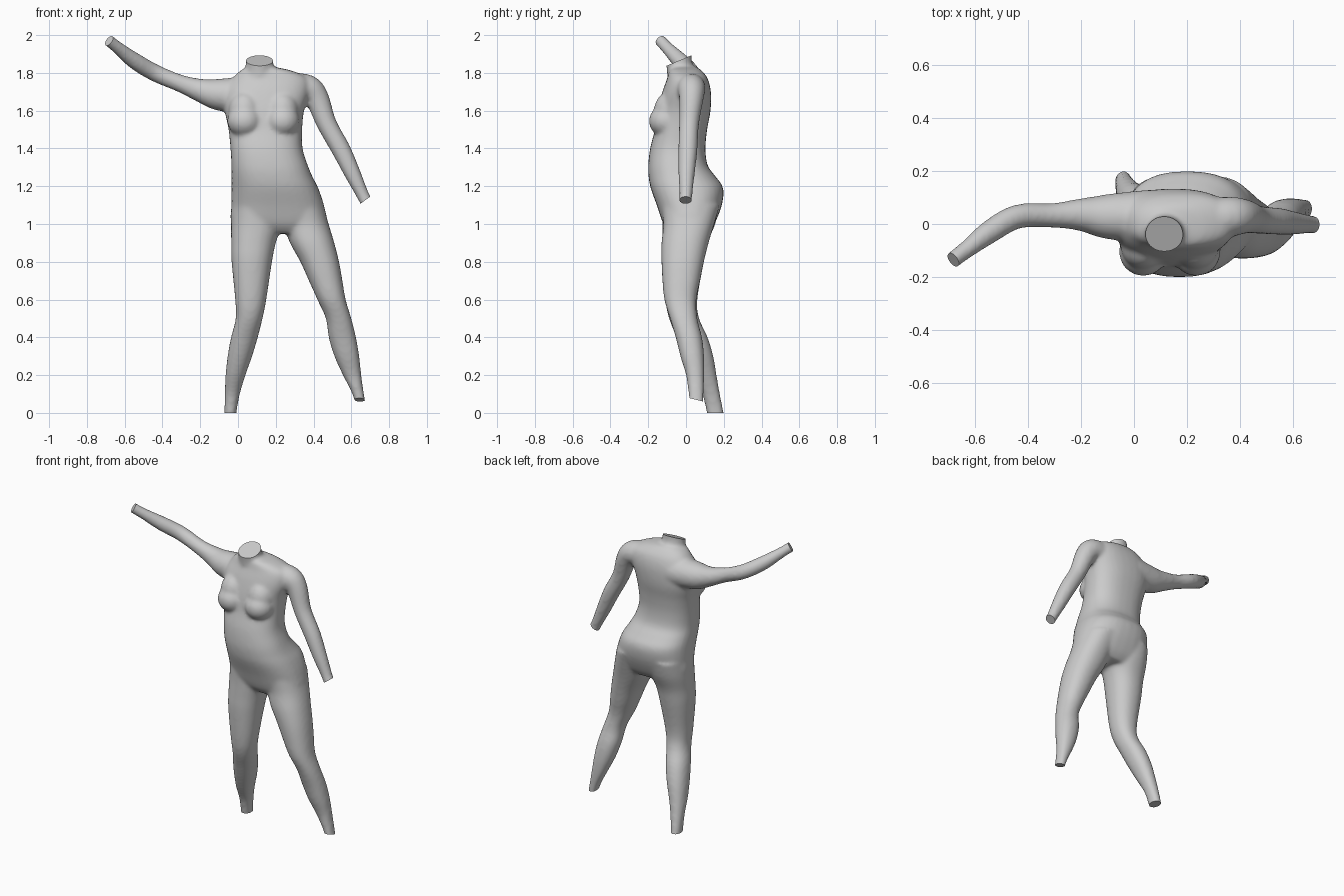
import bpy, bmesh, math
from mathutils import Vector, Matrix

if "Cube" in bpy.data.objects:
    bpy.data.objects.remove(bpy.data.objects["Cube"])

SIDES = 32


def refine(rows, steps=4):
    """Catmull-Rom refinement of a list of number tuples."""
    pts = [Vector(r) for r in rows]
    out = []
    for i in range(len(pts) - 1):
        a, b, c, d = pts[max(i - 1, 0)], pts[i], pts[i + 1], pts[min(i + 2, len(pts) - 1)]
        for k in range(steps):
            t = k / steps
            out.append(0.5 * (2 * b + (c - a) * t + (2 * a - 5 * b + 4 * c - d) * t * t
                              + (3 * b - a - 3 * c + d) * t ** 3))
    return out + [pts[-1]]


def skin(bm, rings):
    loops = [[bm.verts.new(p) for p in r] for r in rings]
    for a, b in zip(loops, loops[1:]):
        for i in range(SIDES):
            j = (i + 1) % SIDES
            bm.faces.new((a[i], a[j], b[j], b[i]))
    bm.faces.new(loops[0][::-1])
    bm.faces.new(loops[-1])


def sections(bm, rows, power=2.0):
    """Loft horizontal super-ellipses given as (z, x0, x1, y0, y1)."""
    rings = []
    for z, x0, x1, y0, y1 in refine(rows):
        ring = []
        for i in range(SIDES):
            t = 2 * math.pi * i / SIDES
            c, s = math.cos(t), math.sin(t)
            e = 2 / power
            ring.append(((x0 + x1) / 2 + (x1 - x0) / 2 * math.copysign(abs(c) ** e, c),
                         (y0 + y1) / 2 + (y1 - y0) / 2 * math.copysign(abs(s) ** e, s), z))
        rings.append(ring)
    skin(bm, rings)


def tube(bm, rows):
    """Loft circles along a path given as (x, y, z, radius)."""
    pts = refine(rows)
    rings = []
    for i, p in enumerate(pts):
        d = (pts[min(i + 1, len(pts) - 1)] - pts[max(i - 1, 0)]).xyz.normalized()
        u = d.cross(Vector((0, 1, 0))).normalized()
        v = d.cross(u)
        rings.append([p.xyz + p.w * (math.cos(a) * u + math.sin(a) * v)
                      for a in (2 * math.pi * k / SIDES for k in range(SIDES))])
    skin(bm, rings)


def blob(bm, centre, size):
    bmesh.ops.create_uvsphere(bm, u_segments=24, v_segments=16, radius=1,
                              matrix=Matrix.Translation(centre) @ Matrix.Diagonal((*size, 1)))


bm = bmesh.new()

# torso
sections(bm, [(.95, .10, .40, -.08, .11), (1.0, -.03, .47, -.12, .15), (1.1, -.035, .455, -.155, .19),
              (1.19, -.035, .425, -.187, .197), (1.25, -.035, .395, -.198, .158),
              (1.31, -.035, .37, -.20, .115), (1.4, -.04, .342, -.19, .103), (1.5, -.05, .34, -.165, .112),
              (1.6, -.07, .35, -.15, .13), (1.7, -.07, .38, -.125, .132), (1.77, -.03, .37, -.10, .115),
              (1.81, .01, .29, -.09, .085), (1.83, .05, .2, -.08, .06)], 2.4)
# neck
sections(bm, [(1.72, .02, .21, -.1, .09), (1.80, .035, .195, -.1, .06),
              (1.86, .042, .186, -.108, .032), (1.93, .042, .186, -.118, .03)])
# bust
for x in (.035, .235):
    blob(bm, (x, -.105, 1.545), (.092, .092, .085))
    blob(bm, (x, -.085, 1.60), (.085, .085, .10))
# standing leg
sections(bm, [(1.1, -.03, .22, -.13, .18), (1.0, -.037, .23, -.125, .155), (.9, -.036, .20, -.125, .115),
              (.8, -.034, .18, -.125, .095), (.6, -.015, .15, -.11, .06), (.5, -.012, .13, -.09, .07),
              (.4, -.037, .105, -.05, .115), (.3, -.055, .075, -.01, .145), (.2, -.066, .04, .035, .162),
              (.1, -.07, .01, .085, .18), (0, -.072, -.008, .11, .2), (-.06, -.072, -.008, .12, .21)], 2.2)
# stepping leg
sections(bm, [(1.1, .2, .45, -.13, .18), (1.0, .24, .48, -.12, .15), (.9, .275, .51, -.13, .12),
              (.8, .33, .535, -.13, .095), (.7, .375, .553, -.125, .075), (.6, .42, .57, -.115, .055),
              (.5, .465, .6, -.085, .06), (.4, .48, .625, -.055, .085), (.3, .51, .642, -.03, .096),
              (.2, .555, .653, 0, .097), (.1, .605, .667, .013, .094), (.0, .635, .685, .02, .09)], 2.2)
# raised arm
tube(bm, [(.06, .03, 1.68, .10), (-.1, .028, 1.685, .085), (-.2, .035, 1.708, .062),
          (-.31, .032, 1.746, .046), (-.44, .028, 1.80, .046), (-.545, -.03, 1.862, .044),
          (-.63, -.095, 1.928, .034), (-.68, -.133, 1.968, .032), (-.73, -.171, 2.008, .032)])
# lowered arm
tube(bm, [(.28, .02, 1.72, .08), (.37, .028, 1.715, .075), (.42, .028, 1.66, .064), (.47, .016, 1.53, .053),
          (.545, .01, 1.395, .051), (.605, .003, 1.27, .044), (.655, 0, 1.165, .035),
          (.675, -.002, 1.125, .034), (.707, -.002, 1.07, .035)])

bmesh.ops.recalc_face_normals(bm, faces=bm.faces)
mesh = bpy.data.meshes.new("body")
bm.to_mesh(mesh)
bm.free()
body = bpy.data.objects.new("body", mesh)
bpy.context.collection.objects.link(body)

# fuse the parts into one skin and soften the joins
remesh = body.modifiers.new("fuse", 'REMESH')
remesh.mode = 'VOXEL'
remesh.voxel_size = .011
soften = body.modifiers.new("soften", 'SMOOTH')
soften.factor = .5
soften.iterations = 9
fused = bpy.data.meshes.new_from_object(body.evaluated_get(bpy.context.evaluated_depsgraph_get()))
body.modifiers.clear()
body.data = fused

# flat cuts at neck, wrists and ankles: (point, outward normal)
bm = bmesh.new()
bm.from_mesh(fused)
for point, normal in [((.114, -.04, 1.864), (0, -.42, 1)), ((-.682, -.135, 1.97), (-.7, -.5, .52)),
                      ((.674, -.002, 1.126), (.588, 0, -.81)), ((-.04, .155, 0), (0, 0, -1)),
                      ((.645, .05, .07), (0, -.25, -1))]:
    p = Vector(point)
    faces = [f for f in bm.faces if (f.calc_center_median() - p).length < .16]
    geom = set(faces)
    for f in faces:
        geom.update(f.edges)
        geom.update(f.verts)
    bmesh.ops.bisect_plane(bm, geom=list(geom), plane_co=p, plane_no=Vector(normal).normalized(),
                           clear_outer=True)
    bmesh.ops.holes_fill(bm, edges=[e for e in bm.edges if e.is_boundary], sides=0)
bmesh.ops.recalc_face_normals(bm, faces=bm.faces)
bm.to_mesh(fused)
bm.free()

bpy.context.view_layer.objects.active = body
body.select_set(True)
bpy.ops.object.shade_smooth_by_angle(angle=math.radians(40))
